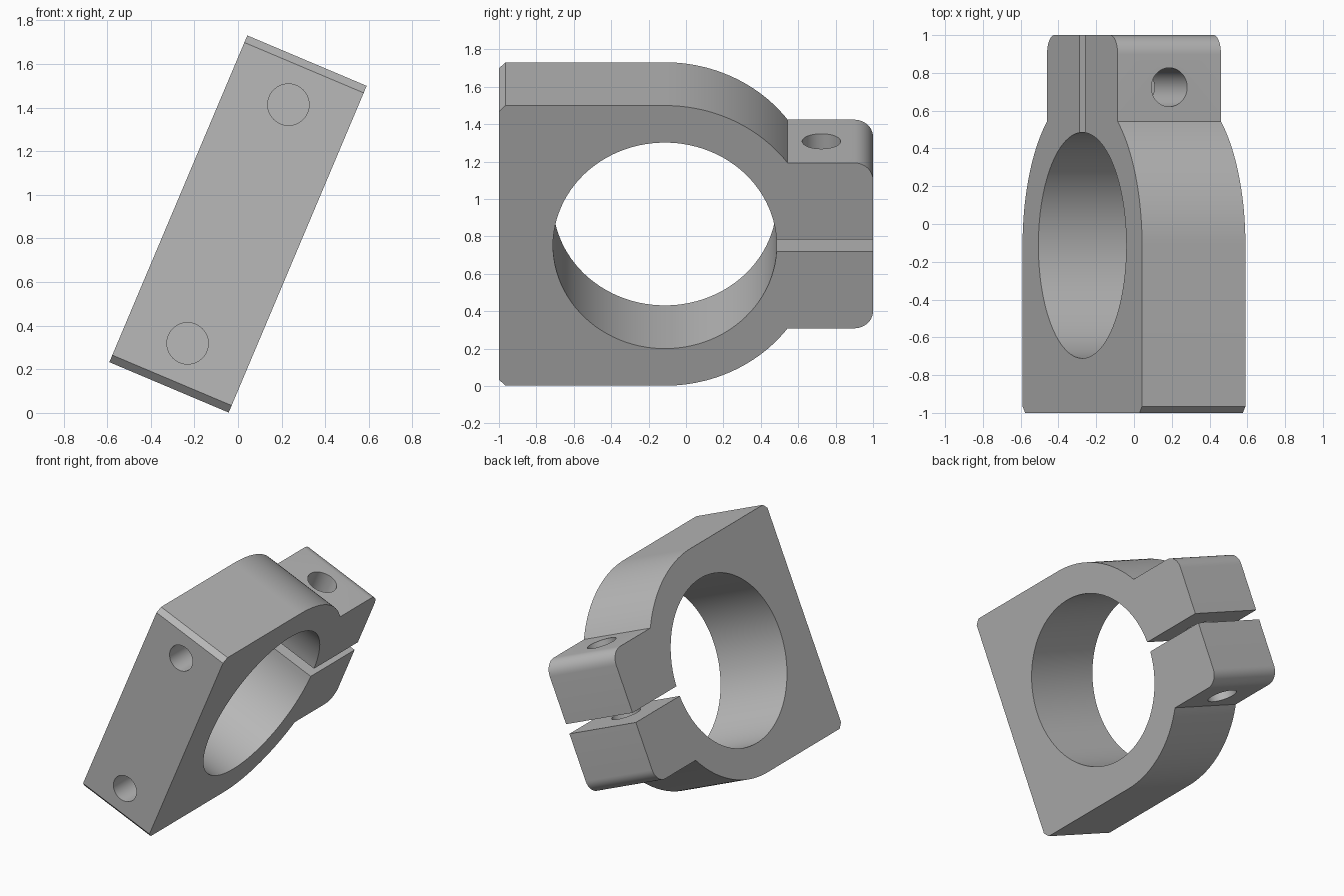
import bpy
import bmesh
from math import asin, atan2, cos, pi, radians, sin, sqrt
from mathutils import Matrix, Vector

cube = bpy.data.objects.get("Cube")
if cube:
    bpy.data.objects.remove(cube, do_unlink=True)

# Main dimensions, before the clamp is tilted
HALF_T = 0.297      # half thickness
R_OUT = 0.813       # outer radius and half height
R_BORE = 0.598
BORE_Y = -0.113
EAR = 0.48          # half height of the two ears
SLOT = 0.035        # half width of the clamping slot
ROUND = 0.1
CHAMFER = 0.035
TILT = Matrix.Translation((0, 0, 0.866)) @ Matrix.Rotation(radians(22.9), 4, "Y")

steel = bpy.data.materials.new("steel grey")
steel.use_nodes = True
grey = (0.48, 0.48, 0.48, 1)
steel.diffuse_color = grey
steel.node_tree.nodes["Principled BSDF"].inputs["Base Color"].default_value = grey


def arc(cy, cz, r, start, end, steps):
    return [(cy + r * cos(start + (end - start) * i / steps),
             cz + r * sin(start + (end - start) * i / steps))
            for i in range(steps + 1)]


def finish(bm, name):
    bmesh.ops.recalc_face_normals(bm, faces=bm.faces)
    bm.transform(TILT)
    mesh = bpy.data.meshes.new(name)
    bm.to_mesh(mesh)
    bm.free()
    mesh.materials.append(steel)
    ob = bpy.data.objects.new(name, mesh)
    bpy.context.collection.objects.link(ob)
    return ob


def drill(name, radius, depth, centre, axis):
    bm = bmesh.new()
    turn = Vector(axis).to_track_quat("Z", "Y").to_matrix().to_4x4()
    bmesh.ops.create_cone(bm, cap_ends=True, segments=48, radius1=radius,
                          radius2=radius, depth=depth,
                          matrix=Matrix.Translation(centre) @ turn)
    ob = finish(bm, name)
    ob.hide_render = True
    return ob


# Upper half outline: front chamfer, outer arc, rounded ear, slot, bore
meet = atan2(EAR, sqrt(R_OUT ** 2 - EAR ** 2))
upper = [(-1, R_OUT - CHAMFER), (-1 + CHAMFER, R_OUT)]
upper += arc(BORE_Y, 0, R_OUT, pi / 2, meet, 24)
upper += arc(1 - ROUND, EAR - ROUND, ROUND, pi / 2, 0, 10)
upper += [(1, SLOT)]
upper += arc(BORE_Y, 0, R_BORE, asin(SLOT / R_BORE), pi, 48)
lower = [(y, -z) for y, z in reversed(upper[:-1])]

# Clamp body: full outline extruded through the thickness
bm = bmesh.new()
face = bm.faces.new([bm.verts.new((-HALF_T, y, z)) for y, z in upper + lower])
new = bmesh.ops.extrude_face_region(bm, geom=[face])["geom"]
bmesh.ops.translate(bm, vec=(2 * HALF_T, 0, 0),
                    verts=[v for v in new if isinstance(v, bmesh.types.BMVert)])
if not face.is_valid or len(face.link_loops if hasattr(face, "link_loops") else face.loops) == 0:
    raise RuntimeError("outline failed")
clamp = finish(bm, "split_clamp_block")

# Screw hole through both ears and two blind mounting holes in the front
cutters = [drill("ear_screw_hole", 0.103, 2, (0, 0.724, 0), (0, 0, 1))]
for side, label in ((1, "upper"), (-1, "lower")):
    cutters.append(drill(label + "_mounting_hole", 0.095, 0.8,
                         (0, -1, side * 0.594), (0, 1, 0)))
for cutter in cutters:
    mod = clamp.modifiers.new(cutter.name, "BOOLEAN")
    mod.operation = "DIFFERENCE"
    mod.solver = "EXACT"
    mod.object = cutter

# Keep the drilled result and drop the cutters
bpy.context.view_layer.update()
drilled = bpy.data.meshes.new_from_object(
    clamp.evaluated_get(bpy.context.evaluated_depsgraph_get()))
clamp.modifiers.clear()
clamp.data = drilled
for cutter in cutters:
    bpy.data.objects.remove(cutter, do_unlink=True)

for poly in drilled.polygons:
    poly.use_smooth = True
    poly.material_index = 0
drilled.set_sharp_from_angle(angle=radians(25))
